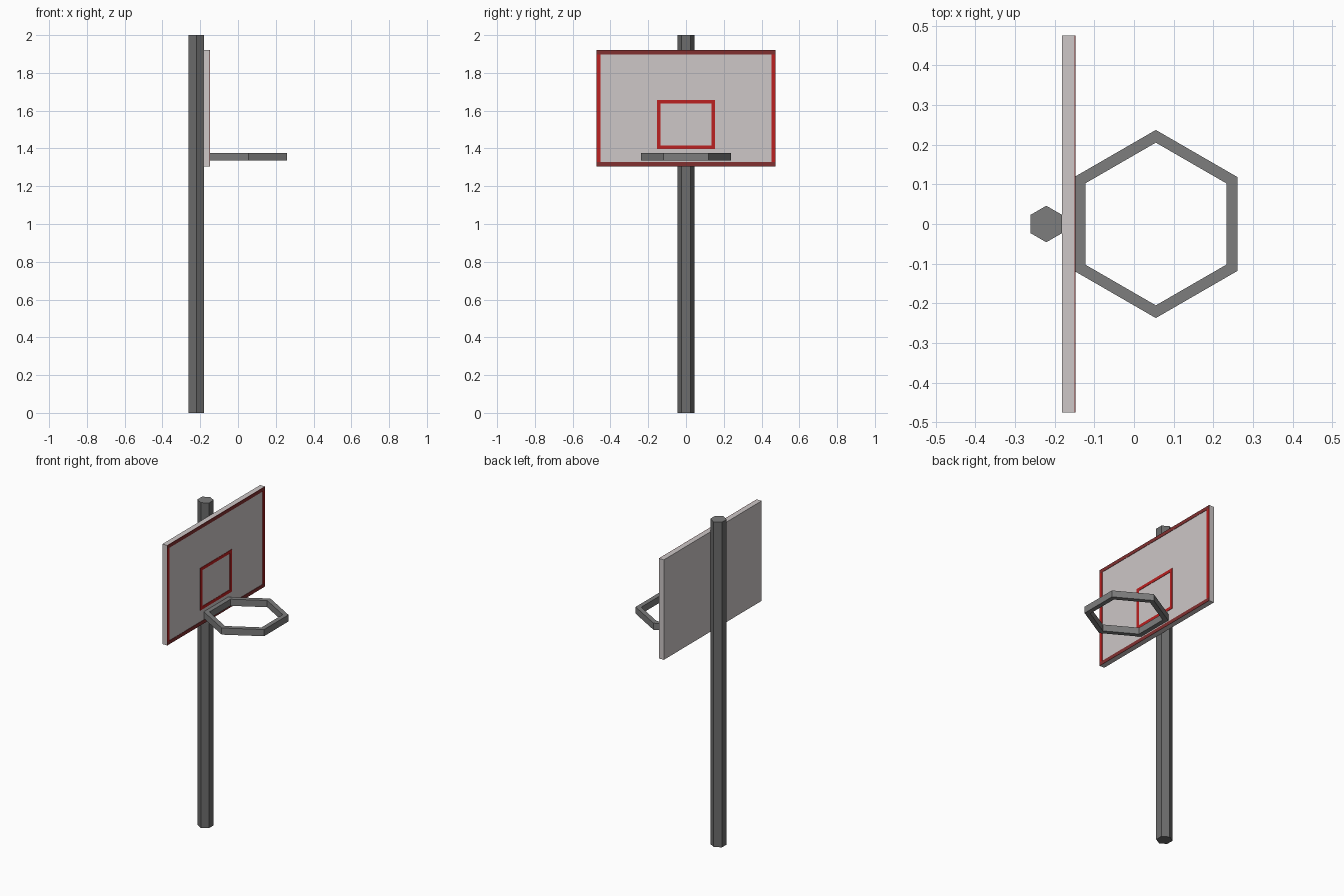
import bpy, math

if "Cube" in bpy.data.objects:
    bpy.data.objects.remove(bpy.data.objects["Cube"])

def mat(name, r, g, b):
    m = bpy.data.materials.new(name)
    m.diffuse_color = (r, g, b, 1)
    m.use_nodes = True
    m.node_tree.nodes["Principled BSDF"].inputs["Base Color"].default_value = m.diffuse_color
    return m

GREY = mat("metal grey", 0.205, 0.205, 0.205)
DARK = mat("pole grey", 0.15, 0.15, 0.15)
WHITE = mat("board white", 0.61, 0.57, 0.57)
RED = mat("line red", 0.50, 0.015, 0.015)
DULL = mat("dull red", 0.22, 0.03, 0.03)

def make(name, verts, faces, *mats):
    me = bpy.data.meshes.new(name)
    me.from_pydata(verts, [], faces)
    for m in mats:
        me.materials.append(m)
    me.update()
    ob = bpy.data.objects.new(name, me)
    bpy.context.collection.objects.link(ob)
    return ob

def box(name, x, y, z, m):
    v = [(a, b, c) for a in x for b in y for c in z]
    f = [(0, 1, 3, 2), (4, 6, 7, 5), (0, 4, 5, 1),
         (2, 3, 7, 6), (0, 2, 6, 4), (1, 5, 7, 3)]
    return make(name, v, f, m)

def hexagon(cx, r, z):
    # corners point along y, flats face x
    return [(cx + r * math.cos(math.radians(30 + 60 * i)),
             r * math.sin(math.radians(30 + 60 * i)), z) for i in range(6)]

# six-sided pole, lighter end caps
faces = [(i, (i + 1) % 6, (i + 1) % 6 + 6, i + 6) for i in range(6)]
faces += [(5, 4, 3, 2, 1, 0), (6, 7, 8, 9, 10, 11)]
pole = make("pole", hexagon(-0.221, 0.046, 0) + hexagon(-0.221, 0.046, 2), faces, DARK, GREY)
for p in pole.data.polygons:
    p.material_index = int(p.normal.z > 0.5)

# backboard
box("backboard", (-0.182, -0.15), (-0.475, 0.475), (1.305, 1.92), WHITE)

# painted frames on the board front, as thin plates
def frame(name, hw, z0, z1, t, side, flat):
    x = (-0.1505, -0.148)
    for s, label in ((-1, "left"), (1, "right")):
        box(f"{name}_{label}", x, sorted((s * hw, s * (hw - t))), (z0 + t, z1 - t), side)
    box(name + "_bottom", x, (-hw, hw), (z0, z0 + t), flat)
    box(name + "_top", x, (-hw, hw), (z1 - t, z1), flat)

frame("border_line", 0.475, 1.305, 1.92, 0.022, RED, DULL)
frame("target_line", 0.153, 1.397, 1.657, 0.019, RED, RED)

# hexagonal hoop: outer low, outer high, inner low, inner high
C, LOW, HIGH = 0.055, 1.335, 1.376
verts = [v for r in (0.237, 0.205) for z in (LOW, HIGH) for v in hexagon(C, r, z)]
faces = []
for i in range(6):
    j = (i + 1) % 6
    faces += [(i, j, j + 6, i + 6), (j + 12, i + 12, i + 18, j + 18),
              (i + 6, j + 6, j + 18, i + 18), (j, i, i + 12, j + 12)]
make("hoop", verts, faces, GREY)
